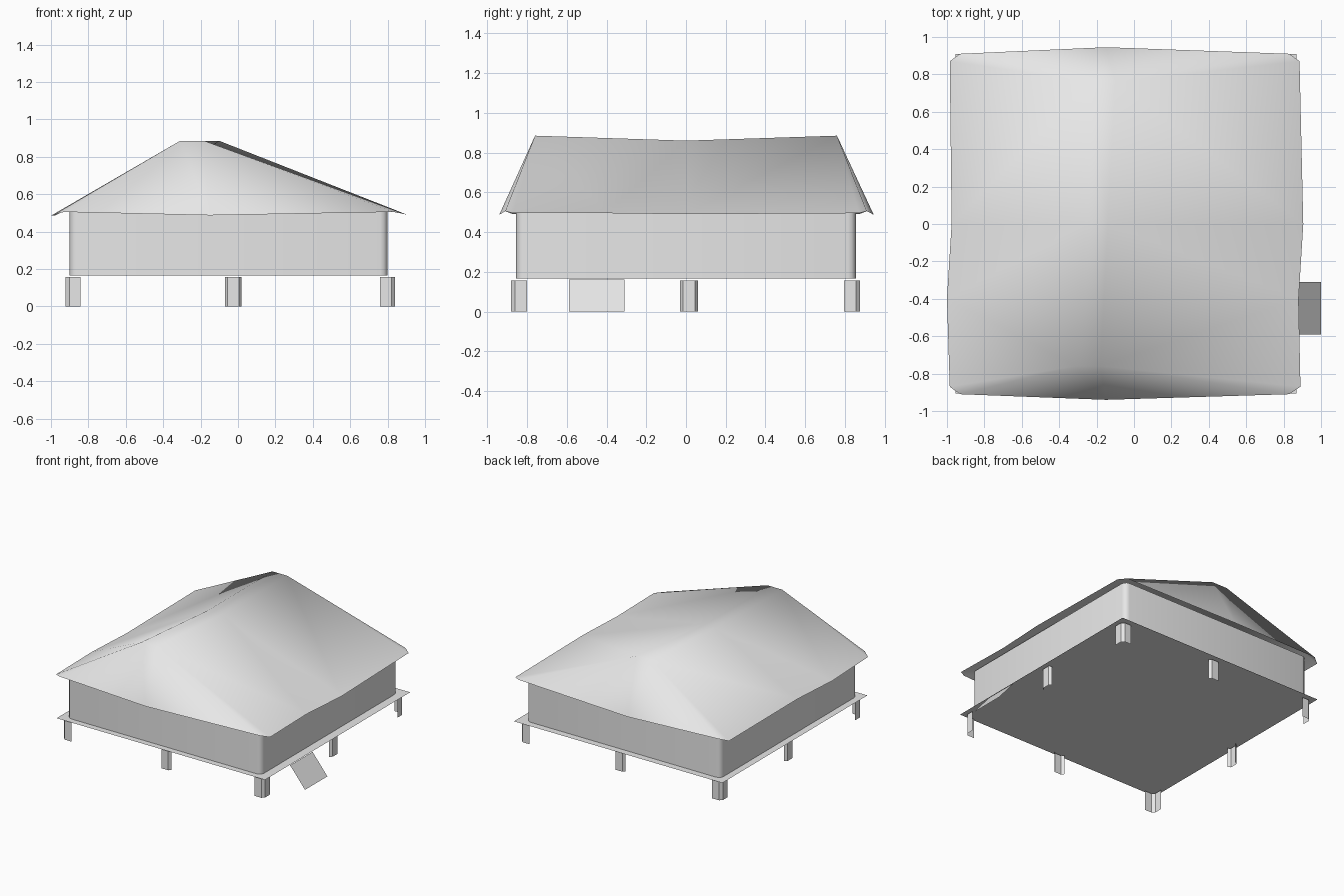
import bpy, bmesh
from math import sin, cos, pi

if "Cube" in bpy.data.objects:
    bpy.data.objects.remove(bpy.data.objects["Cube"], do_unlink=True)

COLOUR = (0.8, 0.8, 0.8, 1)
grey = bpy.data.materials.new("light_grey")
grey.use_nodes = True
grey.diffuse_color = COLOUR
grey.node_tree.nodes["Principled BSDF"].inputs["Base Color"].default_value = COLOUR

DECK_Z, WALL_TOP, POST_TOP = 0.165, 0.515, 0.157


def make(name, verts, faces, smooth=False):
    mesh = bpy.data.meshes.new(name)
    mesh.from_pydata(verts, [], faces)
    bm = bmesh.new()
    bm.from_mesh(mesh)
    bmesh.ops.triangulate(bm, faces=[f for f in bm.faces if len(f.verts) > 4])
    bm.to_mesh(mesh)
    bm.free()
    for p in mesh.polygons:
        p.use_smooth = smooth
    mesh.materials.append(grey)
    obj = bpy.data.objects.new(name, mesh)
    bpy.context.collection.objects.link(obj)
    return obj


def strip(name, path, z0, z1, closed=False, smooth=False):
    """Upright sheet that follows a plan path."""
    n = len(path)
    verts = [(x, y, z) for z in (z0, z1) for x, y in path]
    faces = [(i, (i + 1) % n, n + (i + 1) % n, n + i)
             for i in range(n if closed else n - 1)]
    return make(name, verts, faces, smooth)


# Walls: rounded rectangular shell
def rounded_plan(cx, hx, hy, r, steps=3):
    plan = []
    for k, (sx, sy) in enumerate([(1, 1), (-1, 1), (-1, -1), (1, -1)]):
        for s in range(steps + 1):
            a = (k + s / steps) * pi / 2
            plan.append((cx + sx * (hx - r) + r * cos(a), sy * (hy - r) + r * sin(a)))
    return plan


strip("walls", rounded_plan(-0.05, 0.85, 0.855, 0.04), DECK_Z, WALL_TOP, True, True)

# Deck: thin sheet
make("deck", [(-0.955, -0.905, DECK_Z), (0.87, -0.905, DECK_Z),
              (0.87, 0.91, DECK_Z), (-0.955, 0.91, DECK_Z)], [(0, 1, 2, 3)])

# Entrance ramp on the left side
make("ramp", [(0.87, -0.59, 0.16), (1, -0.59, 0), (1, -0.31, 0), (0.87, -0.31, 0.16)],
     [(0, 1, 2, 3)])

# Posts: angled sheets at the corners, shallow channels at mid sides
X0, X1, Y0, Y1 = -0.922, 0.84, -0.88, 0.875
W, C = 0.08, 0.02
for x, sx, side in ((X0, 1, "right"), (X1, -1, "left")):
    for y, sy, end in ((Y0, 1, "front"), (Y1, -1, "back")):
        path = [(x + sx * W, y), (x + sx * C, y), (x, y + sy * C), (x, y + sy * W)]
        if sx * sy > 0:
            path.reverse()
        strip(f"{end}_{side}_post", path, 0, POST_TOP)

channel = [(-0.045, C), (-0.03, 0), (0.03, 0), (0.045, C)]
for y, s, end in ((Y0, 1, "front"), (Y1, -1, "back")):
    strip(f"{end}_middle_post", [(-0.025 + s * u, y + s * v) for u, v in channel], 0, POST_TOP)
for x, s, side in ((X0, 1, "right"), (X1, -1, "left")):
    strip(f"{side}_middle_post", [(x + s * v, 0.015 - s * u) for u, v in channel], 0, POST_TOP)

# Roof: soft hipped sheet with a sagging, slightly skewed ridge
ridge = [(-0.31, -0.76, 0.885), (-0.18, -0.76, 0.885),
         (-0.26, 0, 0.86), (-0.14, 0, 0.86),
         (-0.23, 0.76, 0.885), (-0.10, 0.76, 0.885)]
eaves = [(-0.93, -0.91, 0.505), (-0.15, -0.94, 0.487), (0.83, -0.91, 0.505),
         (0.89, -0.87, 0.495), (0.88, -0.4, 0.495), (0.905, 0, 0.49), (0.885, 0.87, 0.495),
         (0.83, 0.91, 0.505), (-0.15, 0.945, 0.487), (-0.93, 0.91, 0.505),
         (-0.985, 0.87, 0.49), (-0.975, 0, 0.487), (-1.0, -0.4, 0.485), (-0.985, -0.87, 0.49)]
E = len(ridge)
roof_faces = [
    (0, 2, 3, 1)[::-1], (2, 4, 5, 3)[::-1],                     # ridge
    (E, E + 1, 0), (E + 1, 1, 0), (E + 1, E + 2, 1),            # front hip
    (E + 2, E + 3, 1), (E + 3, E + 4, 1), (E + 4, 3, 1),        # left slope
    (E + 4, E + 5, 3), (E + 5, 5, 3), (E + 5, E + 6, 5), (E + 6, E + 7, 5),
    (E + 7, E + 8, 5), (E + 8, 4, 5), (E + 8, E + 9, 4),        # back hip
    (E + 9, E + 10, 4), (E + 10, E + 11, 4), (E + 11, 2, 4),    # right slope
    (E + 11, E + 12, 2), (E + 12, 0, 2), (E + 12, E + 13, 0), (E + 13, E, 0)]
make("roof", ridge + eaves, roof_faces, True)
